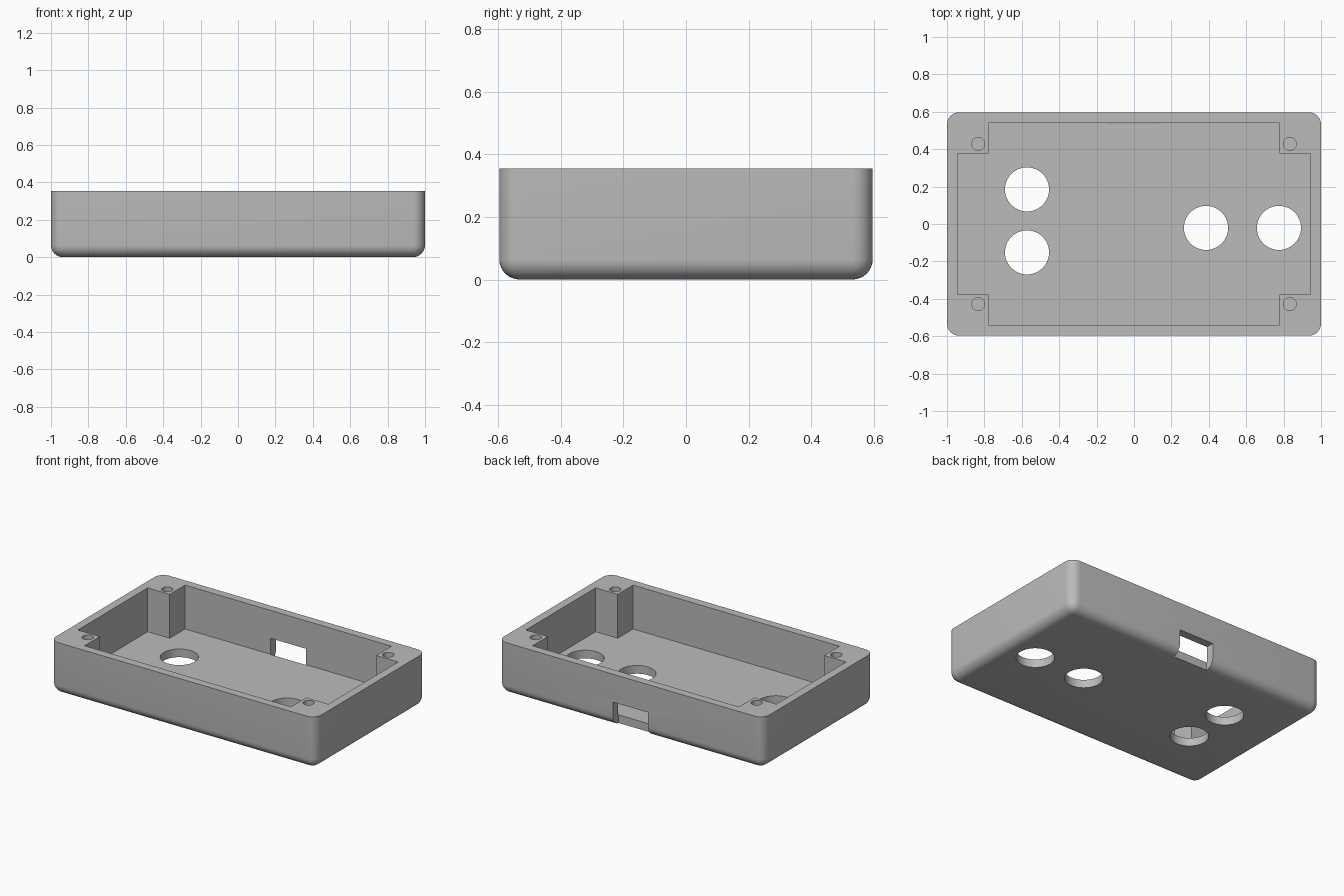
import bpy, bmesh, math
from mathutils import Matrix

cube = bpy.data.objects.get("Cube")
if cube:
    bpy.data.objects.remove(cube, do_unlink=True)

HALF_X, HALF_Y, HEIGHT = 1.0, 0.597, 0.355
FLOOR, RADIUS = 0.056, 0.065
IN_X, IN_Y = 0.944, 0.541          # cavity half sizes
POST_X, POST_Y = 0.778, 0.376      # inner corner of the screw posts

grey = bpy.data.materials.new("plain grey")
grey.use_nodes = True
grey.diffuse_color = (0.5, 0.5, 0.5, 1)
grey.node_tree.nodes["Principled BSDF"].inputs["Base Color"].default_value = (0.5, 0.5, 0.5, 1)


def make_object(name, bm):
    bmesh.ops.recalc_face_normals(bm, faces=bm.faces)
    mesh = bpy.data.meshes.new(name)
    bm.to_mesh(mesh)
    bm.free()
    mesh.materials.append(grey)
    obj = bpy.data.objects.new(name, mesh)
    bpy.context.collection.objects.link(obj)
    return obj


def prism(name, outline, low, high):
    """Extrude an xy outline from z = low to z = high."""
    bm = bmesh.new()
    base = bm.faces.new([bm.verts.new((x, y, low)) for x, y in outline])
    top = bmesh.ops.extrude_face_region(bm, geom=[base])["geom"]
    verts = [v for v in top if isinstance(v, bmesh.types.BMVert)]
    bmesh.ops.translate(bm, verts=verts, vec=(0, 0, high - low))
    return make_object(name, bm)


def circle(cx, cy, r, sides):
    angles = [2 * math.pi * i / sides for i in range(sides)]
    return [(cx + r * math.cos(a), cy + r * math.sin(a)) for a in angles]


# Outer shell: a block with rounded upright corners and rounded bottom edges
bm = bmesh.new()
bmesh.ops.create_cube(bm, size=1, matrix=Matrix.Translation((0, 0, HEIGHT / 2))
                      @ Matrix.Diagonal((2 * HALF_X, 2 * HALF_Y, HEIGHT, 1)))
rounded = [e for e in bm.edges if min(v.co.z for v in e.verts) < 0.01]
bmesh.ops.bevel(bm, geom=rounded, offset=RADIUS, segments=8, profile=0.5, affect='EDGES')
case = make_object("enclosure_case", bm)

# Cavity: cross-shaped so that the four screw posts remain
corner = [(IN_X, POST_Y), (POST_X, POST_Y), (POST_X, IN_Y)]
outline = []
for sx, sy in ((1, 1), (-1, 1), (-1, -1), (1, -1)):
    pts = [(sx * x, sy * y) for x, y in corner]
    outline += pts if sx * sy > 0 else pts[::-1]
cutters = [prism("cavity_cutter", outline, FLOOR, HEIGHT + 0.1)]

# Round openings through the floor
for x, y in ((-0.572, 0.185), (-0.572, -0.152), (0.385, -0.021), (0.775, -0.021)):
    cutters.append(prism("floor_hole_cutter", circle(x, y, 0.118, 48), -0.1, FLOOR + 0.1))

# Blind screw holes in the posts
for sx in (-1, 1):
    for sy in (-1, 1):
        hole = circle(sx * 0.833, sy * 0.428, 0.035, 32)
        cutters.append(prism("screw_hole_cutter", hole, 0.1, HEIGHT + 0.1))

# Cable opening in the back wall, open at the bottom
slot = [(-0.132, 0.538), (0.132, 0.538), (0.132, 0.8), (-0.132, 0.8)]
cutters.append(prism("cable_slot_cutter", slot, -0.1, 0.165))

# Cut everything out of the shell
bpy.ops.object.select_all(action='DESELECT')
case.select_set(True)
bpy.context.view_layer.objects.active = case
for cutter in cutters:
    cutter.hide_render = True
    mod = case.modifiers.new("cut", 'BOOLEAN')
    mod.operation = 'DIFFERENCE'
    mod.solver = 'EXACT'
    mod.object = cutter
    bpy.ops.object.modifier_apply(modifier=mod.name)
    bpy.data.objects.remove(cutter, do_unlink=True)

bpy.ops.object.shade_smooth_by_angle(angle=math.radians(30))
